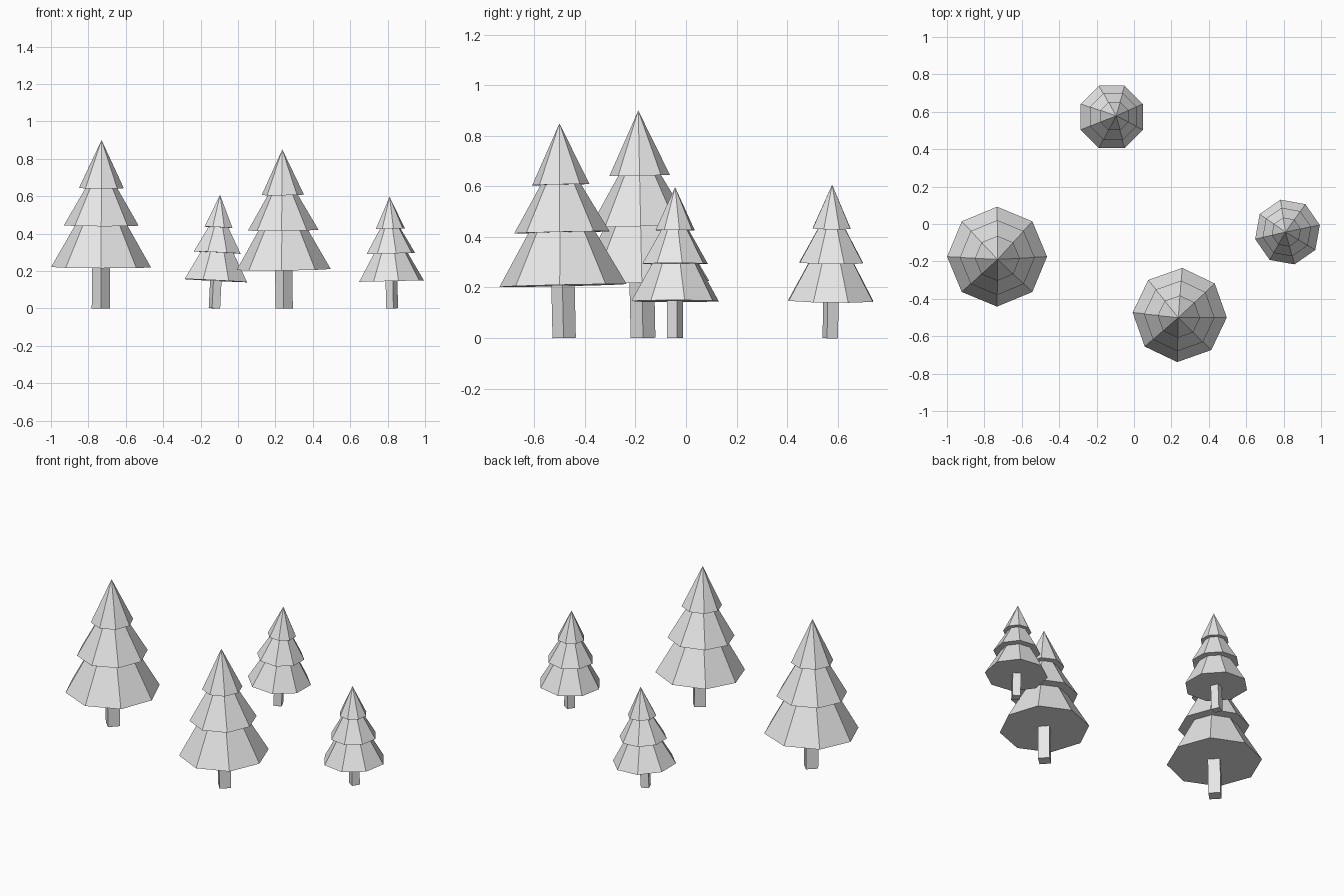
import bpy
from math import radians
from mathutils import Matrix, Vector

cube = bpy.data.objects.get("Cube")
if cube:
    bpy.data.objects.remove(cube, do_unlink=True)

# Single plain colour
grey = bpy.data.materials.new("light_grey")
grey.use_nodes = True
colour = (0.8, 0.8, 0.8, 1)
grey.diffuse_color = colour
grey.node_tree.nodes["Principled BSDF"].inputs["Base Color"].default_value = colour

UP = Vector((0, 0, 1))
TRUNK_RADIUS, TRUNK_HEIGHT = 0.049, 0.23
# Branch tiers of the full-size tree: name, radius, base height, tip height
TIERS = [
    ("lower_branches", 0.267, 0.22, 0.69),
    ("middle_branches", 0.2, 0.443, 0.79),
    ("top_branches", 0.12, 0.643, 0.9),
]


def cone(name, sides, r_base, r_tip, z0, z1, placement):
    """Flat-shaded cone or prism, first corner on +x before placement."""
    bpy.ops.mesh.primitive_cone_add(
        vertices=sides, radius1=r_base, radius2=r_tip, depth=z1 - z0)
    obj = bpy.context.object
    obj.name = name
    # Turn the primitive's first corner from +y to +x and lift it to its height
    obj.data.transform(Matrix.Translation((0, 0, (z0 + z1) / 2))
                       @ Matrix.Rotation(radians(-90), 4, 'Z'))
    obj.matrix_world = placement
    obj.data.materials.append(grey)


def tree(name, x, y, scale, turn, lean_x, lean_y):
    """Square trunk and three eight-sided tiers, leaning slightly."""
    lean = UP.rotation_difference(Vector((lean_x, lean_y, 1))).to_matrix().to_4x4()
    placement = (Matrix.Translation((x, y, 0)) @ lean
                 @ Matrix.Rotation(radians(turn), 4, 'Z') @ Matrix.Scale(scale, 4))
    cone(name + "_trunk", 4, TRUNK_RADIUS, TRUNK_RADIUS, 0, TRUNK_HEIGHT, placement)
    for part, radius, z0, z1 in TIERS:
        cone(name + "_" + part, 8, radius, 0, z0, z1, placement)


# The grove
tree("large_right_tree", -0.733, -0.17, 1.0, 0, 0.004, -0.021)
tree("large_front_tree", 0.247, -0.482, 0.944, -3, -0.012, -0.022)
tree("small_back_tree", -0.126, 0.571, 0.675, -22.5, 0.05, 0.012)
tree("small_left_tree", 0.824, -0.043, 0.663, 12.3, -0.023, 0)
